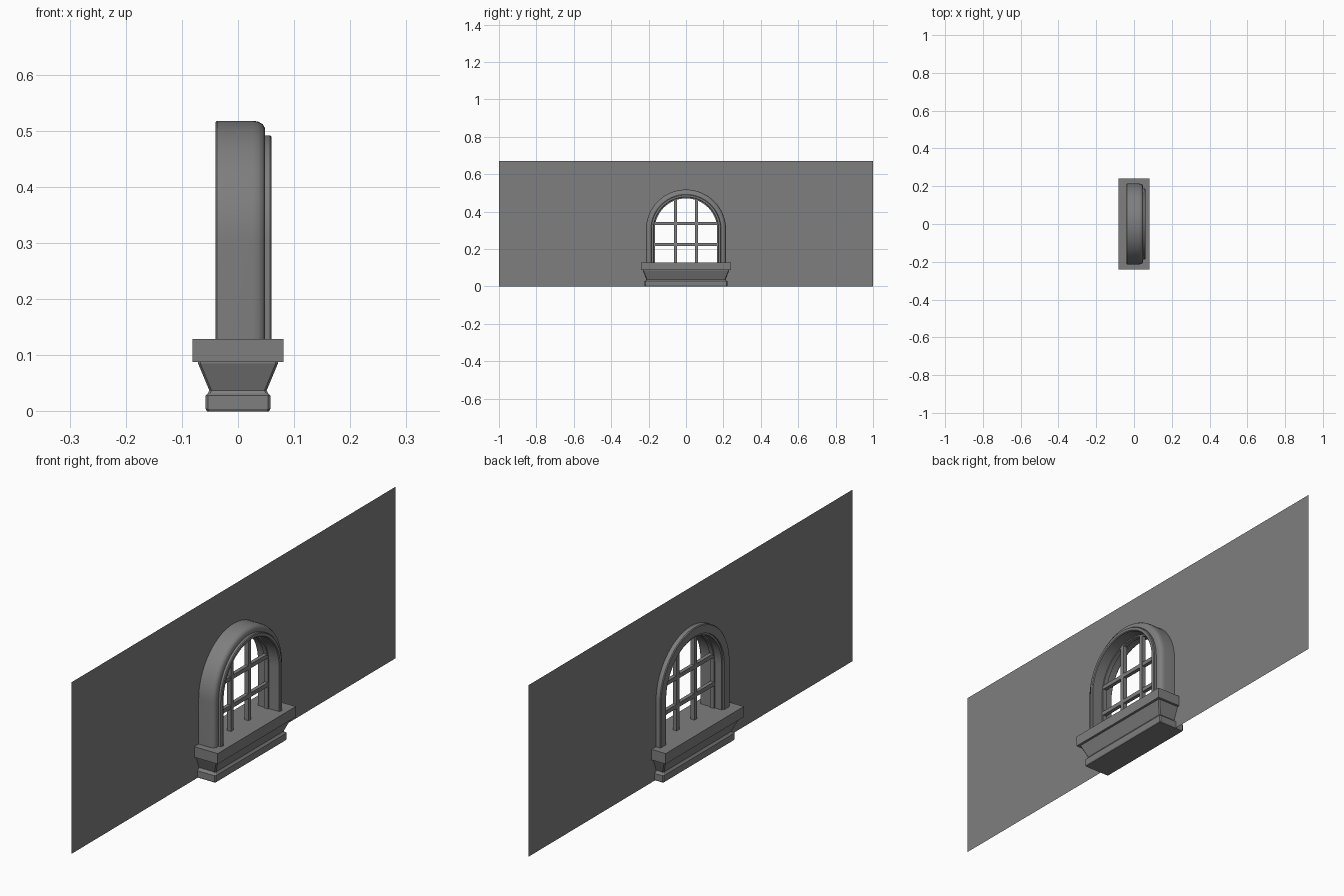
import bpy, bmesh, math

if "Cube" in bpy.data.objects:
    bpy.data.objects.remove(bpy.data.objects["Cube"])

grey = bpy.data.materials.new("stone grey")
grey.diffuse_color = (0.21, 0.21, 0.21, 1)
grey.use_nodes = True
grey.node_tree.nodes["Principled BSDF"].inputs["Base Color"].default_value = grey.diffuse_color

ARC_Z = 0.304     # height of the arch centre
SILL_TOP = 0.129


def finish(name, bm, smooth=False, recalc=True):
    if recalc:
        bmesh.ops.recalc_face_normals(bm, faces=bm.faces)
    me = bpy.data.meshes.new(name)
    bm.to_mesh(me)
    bm.free()
    ob = bpy.data.objects.new(name, me)
    bpy.context.collection.objects.link(ob)
    me.materials.append(grey)
    if smooth:
        bpy.ops.object.select_all(action='DESELECT')
        ob.select_set(True)
        bpy.context.view_layer.objects.active = ob
        bpy.ops.object.shade_smooth_by_angle(angle=math.radians(35))
    return ob


def arch_points(r, z0, n=36):
    """Jamb, half circle, jamb as (y, z) points."""
    arc = [(-r * math.cos(math.pi * i / n), ARC_Z + r * math.sin(math.pi * i / n))
           for i in range(n + 1)]
    return [(-r, z0)] + arc + [(r, z0)]


def arch_sweep(name, profile, z0=0.11):
    """Closed profile of (radius, x) points swept along the arch."""
    bm = bmesh.new()
    lines = [[bm.verts.new((x, y, z)) for y, z in arch_points(r, z0)] for r, x in profile]
    k = len(lines)
    for i in range(k):
        a, b = lines[i], lines[(i + 1) % k]
        for j in range(len(a) - 1):
            bm.faces.new((a[j], a[j + 1], b[j + 1], b[j]))
    bm.faces.new([l[0] for l in lines])
    bm.faces.new([l[-1] for l in lines])
    return finish(name, bm, True)


def box(name, x0, x1, y0, y1, z0, z1):
    bm = bmesh.new()
    bmesh.ops.create_cube(bm, size=1)
    for v in bm.verts:
        v.co = (x1 if v.co.x > 0 else x0, y1 if v.co.y > 0 else y0, z1 if v.co.z > 0 else z0)
    return finish(name, bm)


# Thin wall sheet with the arched opening
bm = bmesh.new()
outline = [(-1, 0)] + arch_points(0.195, 0) + [(1, 0), (1, 0.67), (-1, 0.67)]
face = bm.faces.new([bm.verts.new((-0.02, y, z)) for y, z in outline])
face.normal_update()
if face.normal.x < 0:
    face.normal_flip()
bmesh.ops.triangulate(bm, faces=bm.faces[:])
finish("wall", bm, recalc=False)

# Arch surround with rounded outer front edge
arch_sweep("outer_surround", [
    (0.180, -0.040), (0.211, -0.040), (0.214, -0.037), (0.214, 0.026),
    (0.2125, 0.036), (0.208, 0.044), (0.201, 0.048), (0.180, 0.048)])

# Inner moulding standing proud of the surround
arch_sweep("inner_moulding", [
    (0.172, -0.034), (0.186, -0.034), (0.188, -0.030), (0.188, 0.057),
    (0.185, 0.060), (0.175, 0.060), (0.172, 0.057)])

# Window grille: rim and glazing bars
arch_sweep("grille_rim", [(0.167, -0.004), (0.180, -0.004), (0.180, 0.013), (0.167, 0.013)])
for i, y in enumerate((-0.055, 0.055)):
    top = ARC_Z + math.sqrt(0.173 ** 2 - y ** 2)
    box(f"vertical_bar_{i}", -0.004, 0.013, y - 0.008, y + 0.008, 0.11, top)
for i, z in enumerate((0.224, 0.336)):
    box(f"horizontal_bar_{i}", -0.003, 0.012, -0.17, 0.17, z - 0.008, z + 0.008)

# Sill slab
box("sill", -0.081, 0.081, -0.241, 0.241, 0.088, SILL_TOP)

# Corbel under the sill: stacked chamfered rectangles (half x, half y, z, chamfer)
bm = bmesh.new()
rings = []
for hx, hy, z, c in ((0.055, 0.219, 0.0, 0.004), (0.0575, 0.2215, 0.004, 0.004),
                     (0.0575, 0.2215, 0.028, 0.004), (0.054, 0.215, 0.032, 0.004),
                     (0.051, 0.212, 0.037, 0.004), (0.071, 0.231, 0.085, 0.004),
                     (0.071, 0.231, 0.09, 0.004)):
    pts = [(hx - c, hy), (hx, hy - c), (hx, -hy + c), (hx - c, -hy),
           (-hx + c, -hy), (-hx, -hy + c), (-hx, hy - c), (-hx + c, hy)]
    rings.append([bm.verts.new((x, y, z)) for x, y in pts])
for a, b in zip(rings, rings[1:]):
    for j in range(8):
        bm.faces.new((a[j], a[(j + 1) % 8], b[(j + 1) % 8], b[j]))
bm.faces.new(rings[0])
bm.faces.new(rings[-1])
finish("sill_corbel", bm)
